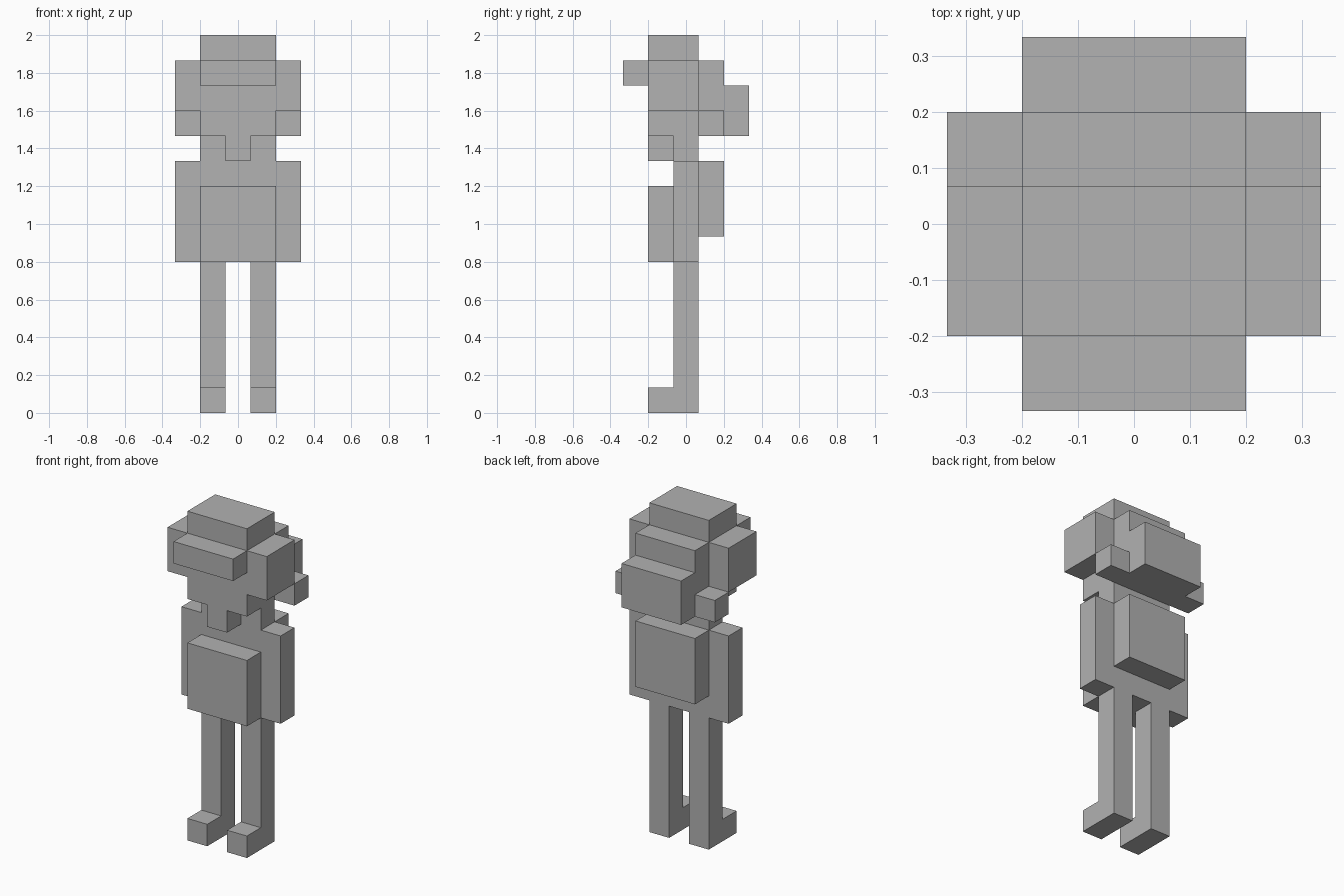
import bpy
import bmesh
from mathutils import Vector

U = 2 / 15  # size of one block

if "Cube" in bpy.data.objects:
    bpy.data.objects.remove(bpy.data.objects["Cube"], do_unlink=True)

grey = bpy.data.materials.new("plain grey")
grey.use_nodes = True
colour = (0.445, 0.445, 0.445, 1)
grey.diffuse_color = colour
grey.node_tree.nodes["Principled BSDF"].inputs["Base Color"].default_value = colour


def extrude(name, points, direction):
    """Extrude a flat outline, all measured in blocks."""
    bm = bmesh.new()
    face = bm.faces.new([bm.verts.new(Vector(p) * U) for p in points])
    result = bmesh.ops.extrude_face_region(bm, geom=[face])
    moved = [v for v in result["geom"] if isinstance(v, bmesh.types.BMVert)]
    bmesh.ops.translate(bm, verts=moved, vec=Vector(direction) * U)
    # Keep the starting cap so that the solid is closed
    if not face.is_valid or len(bm.faces) < len(points) + 2:
        bmesh.ops.holes_fill(bm, edges=[e for e in bm.edges if e.is_boundary])
    bmesh.ops.recalc_face_normals(bm, faces=bm.faces)
    mesh = bpy.data.meshes.new(name)
    bm.to_mesh(mesh)
    bm.free()
    mesh.materials.append(grey)
    obj = bpy.data.objects.new(name, mesh)
    bpy.context.collection.objects.link(obj)
    return obj


def box(name, x, y, z):
    """Box from (min, max) pairs measured in blocks."""
    outline = [(x[0], y[0], z[0]), (x[1], y[0], z[0]),
               (x[1], y[1], z[0]), (x[0], y[1], z[0])]
    return extrude(name, outline, (0, 0, z[1] - z[0]))


MID = (-1.5, 1.5)

# Body: torso, neck and hanging arms share one outline
half = [(1.5, 11), (1.5, 10), (2.5, 10), (2.5, 6)]
outline = half + [(-x, z) for x, z in reversed(half)]
extrude("body", [(x, -0.5, z) for x, z in outline], (0, 1, 0))
box("chest_front", MID, (-1.5, -0.5), (6, 9))
box("backpack", MID, (0.5, 1.5), (7, 10))

# Head with brim, chin and stepped hair at the back
box("head", MID, (-1.5, 0.5), (11, 15))
box("brim", MID, (-2.5, -1.5), (13, 14))
box("chin", (-0.5, 0.5), (-1.5, -0.5), (10, 11))
box("back_hair", MID, (0.5, 1.5), (11, 14))
box("hair_bun", MID, (1.5, 2.5), (11, 13))

# Paired parts
leg_profile = [(-1.5, 0), (0.5, 0), (0.5, 6), (-0.5, 6), (-0.5, 1), (-1.5, 1)]
for side, s in (("left", 1), ("right", -1)):
    outer = sorted((1.5 * s, 2.5 * s))
    box(side + "_side_hair", outer, (-1.5, 0.5), (12, 14))
    box(side + "_hair_tip", outer, (0.5, 1.5), (11, 12))
    extrude(side + "_leg", [(0.5 * s, y, z) for y, z in leg_profile], (s, 0, 0))
